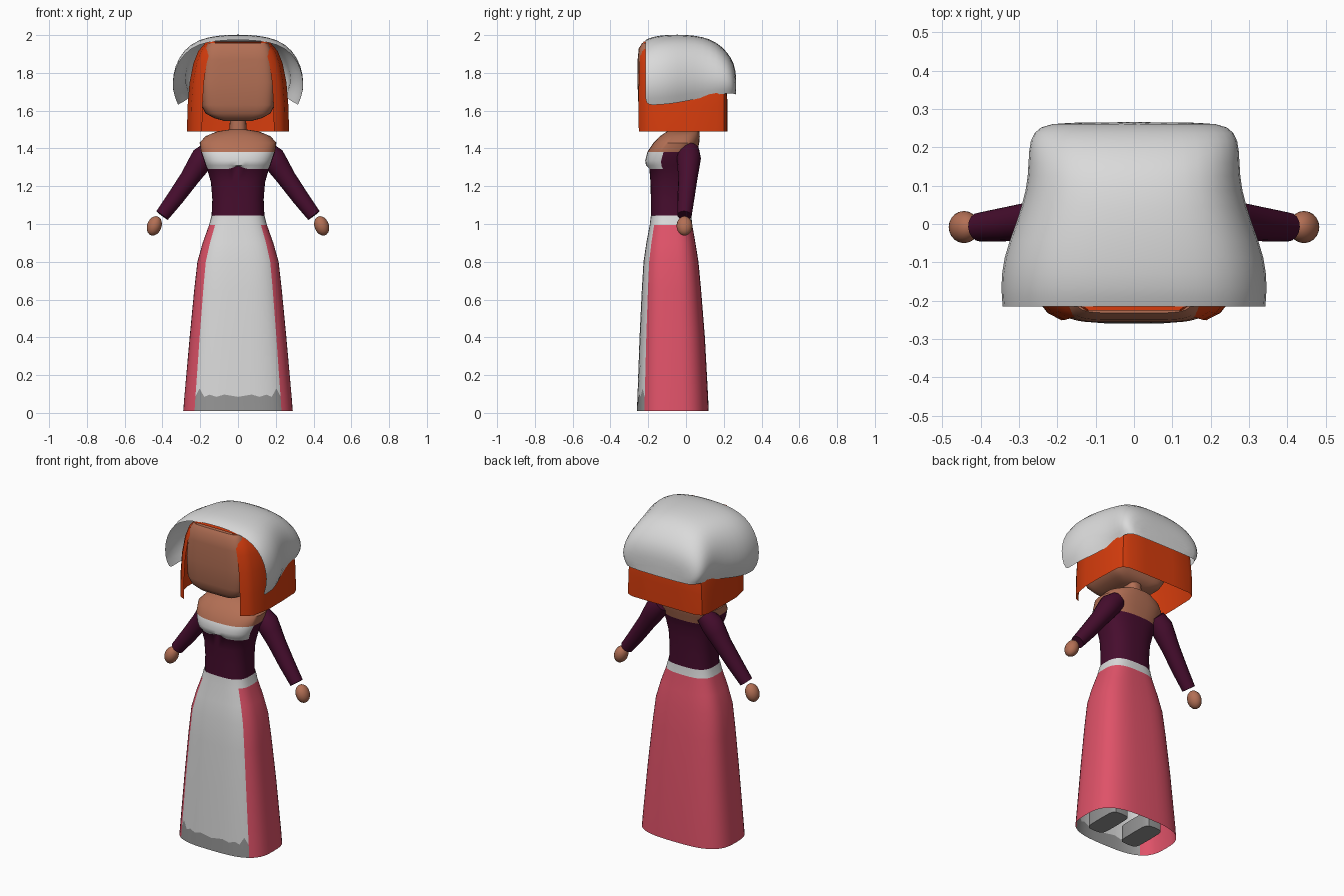
import bpy, bmesh
from math import sin, cos, pi, copysign
from mathutils import Vector

cube = bpy.data.objects.get("Cube")
if cube:
    bpy.data.objects.remove(cube)


def material(name, rgb):
    m = bpy.data.materials.new(name)
    m.use_nodes = True
    m.diffuse_color = (*rgb, 1)
    m.node_tree.nodes["Principled BSDF"].inputs["Base Color"].default_value = (*rgb, 1)
    return m


WHITE = material("white cloth", (0.7, 0.7, 0.7))
GREY = material("grey hem", (0.3, 0.3, 0.3))
PINK = material("pink skirt", (0.74, 0.085, 0.14))
PURPLE = material("dark purple bodice", (0.062, 0.004, 0.027))
SKIN = material("skin", (0.45, 0.16, 0.09))
ORANGE = material("orange hair", (0.68, 0.046, 0.004))


def finish(ob, angle=40):
    bpy.ops.object.select_all(action="DESELECT")
    ob.select_set(True)
    bpy.context.view_layer.objects.active = ob
    bpy.ops.object.shade_smooth_by_angle(angle=angle * pi / 180)


def skin(name, rings, mats, rule=None, closed=True, start=False, end=False, angle=40):
    """Bridge a list of point rings; rule(centre) picks the material index."""
    bm = bmesh.new()
    rows = [[bm.verts.new(p) for p in r] for r in rings]
    n = len(rows[0])
    for a, b in zip(rows, rows[1:]):
        for i in range(n if closed else n - 1):
            j = (i + 1) % n
            bm.faces.new((a[i], a[j], b[j], b[i]))
    if start:
        bm.faces.new(rows[0])
    if end:
        bm.faces.new(rows[-1])
    bmesh.ops.recalc_face_normals(bm, faces=bm.faces)
    if rule:
        for f in bm.faces:
            f.material_index = rule(f.calc_center_median())
    me = bpy.data.meshes.new(name)
    bm.to_mesh(me)
    bm.free()
    for m in mats:
        me.materials.append(m)
    ob = bpy.data.objects.new(name, me)
    bpy.context.collection.objects.link(ob)
    finish(ob, angle)
    return ob


def oval(z, hx, y0, y1, power=2.6, n=48):
    """Rounded-box ring at height z, half width hx, from y0 to y1."""
    pts = []
    for i in range(n):
        c, s = cos(2 * pi * i / n), sin(2 * pi * i / n)
        x = copysign(abs(c) ** (2 / power), c)
        y = copysign(abs(s) ** (2 / power), s)
        pts.append(Vector((hx * x, (y0 + y1) / 2 + (y1 - y0) / 2 * y, z)))
    return pts


# Skirt with apron panel, waistband and ragged grey hem
skirt = [oval(*r, 3) for r in (
    (0.01, 0.29, -0.26, 0.12), (0.085, 0.284, -0.257, 0.117),
    (0.4, 0.256, -0.246, 0.1), (0.65, 0.232, -0.234, 0.08),
    (0.8, 0.215, -0.225, 0.066), (0.9, 0.187, -0.21, 0.05),
    (0.995, 0.153, -0.192, 0.033), (1.045, 0.14, -0.186, 0.028))]
for i, p in enumerate(skirt[1]):
    if p.y < -0.1:
        p.z += 0.045 if 0.18 < abs(p.x) < 0.22 else 0.012 * (i % 2)


def skirt_colour(c):
    if c.z > 0.995:
        return 1
    half = 0.29 - 0.09 * c.z if c.z < 0.8 else 0.215 - 0.31 * (c.z - 0.8)
    if c.y < -0.1 and abs(c.x) < 0.79 * half:
        return 2 if c.z < 0.085 else 1
    return 0


skin("skirt", skirt, [PINK, WHITE, GREY], skirt_colour)

# Blocky feet hidden under the skirt
for side, label in ((1, "left"), (-1, "right")):
    foot = [oval(z, 0.06, -0.2, 0.04, 5, 16) for z in (0.03, 0.12)]
    for ring in foot:
        for p in ring:
            p.x += side * 0.12
    skin(label + "_foot", foot, [GREY], start=True, end=True)


# Torso: bodice, white neckline, bare shoulders
def torso_colour(c):
    if c.z > 1.38 or (c.y > 0 and c.z > 1.335 and abs(c.x) < 0.15):
        return 2
    if c.z > 1.29 and c.y < -0.13:
        return 1
    return 0


torso = [oval(*r) for r in (
    (1.04, 0.14, -0.185, 0.028), (1.13, 0.136, -0.186, 0.028),
    (1.22, 0.143, -0.188, 0.03), (1.29, 0.163, -0.195, 0.035),
    (1.31, 0.172, -0.212, 0.04), (1.335, 0.18, -0.216, 0.045),
    (1.38, 0.196, -0.205, 0.06), (1.43, 0.203, -0.172, 0.07),
    (1.465, 0.172, -0.138, 0.073), (1.49, 0.11, -0.1, 0.07),
    (1.5, 0.045, -0.075, 0.04), (1.58, 0.042, -0.075, 0.03))]
for p in torso[3]:
    if p.y < -0.1:
        p.z += 0.018 * max(0, 1 - abs(p.x) / 0.05)
skin("torso", torso, [PURPLE, WHITE, SKIN], torso_colour, end=True)

# Sleeves and hands
ARM = ((0.14, 0.02, 1.395, 0.05), (0.185, 0.015, 1.35, 0.064), (0.215, 0.013, 1.305, 0.059),
       (0.255, 0.01, 1.245, 0.051), (0.33, 0, 1.14, 0.045), (0.402, -0.008, 1.045, 0.038))
for side, label in ((1, "left"), (-1, "right")):
    rings = []
    for k, (x, y, z, r) in enumerate(ARM):
        a, b = ARM[max(k - 1, 0)], ARM[min(k + 1, len(ARM) - 1)]
        d = (Vector(b[:3]) - Vector(a[:3])).normalized()
        u = d.cross(Vector((0, 1, 0))).normalized()
        v = d.cross(u)
        ring = [Vector((x, y, z)) + r * (cos(t * pi / 8) * u + sin(t * pi / 8) * v)
                for t in range(16)]
        rings.append([Vector((side * p.x, p.y, p.z)) for p in ring])
    skin(label + "_sleeve", rings, [PURPLE], start=True, end=True, angle=60)

    bpy.ops.mesh.primitive_uv_sphere_add(segments=20, ring_count=12, radius=1,
                                         location=(side * 0.443, -0.008, 0.99),
                                         rotation=(0, -side * 0.35, 0))
    hand = bpy.context.object
    hand.name = label + "_hand"
    hand.scale = (0.038, 0.042, 0.053)
    hand.data.materials.append(SKIN)
    finish(hand, 60)

# Blank rounded face
skin("head", [oval(*r, 6) for r in (
    (1.545, 0.07, -0.19, 0), (1.56, 0.125, -0.222, 0.04), (1.585, 0.172, -0.24, 0.06),
    (1.63, 0.195, -0.252, 0.08), (1.75, 0.2, -0.257, 0.09), (1.87, 0.188, -0.256, 0.08),
    (1.93, 0.175, -0.25, 0.05), (1.958, 0.16, -0.232, 0))],
    [SKIN], start=True, end=True)

# Bobbed hair: an open-fronted shell
PLAN = ((0.19, -1), (0.225, -0.93), (0.25, -0.8), (0.27, -0.4), (0.27, 0.1), (0.265, 0.75),
        (0.25, 0.92), (0.215, 0.99), (0.1, 1))
plan = list(PLAN) + [(-x, y) for x, y in reversed(PLAN)]
hair = []
for z, sx, front, back in ((1.49, 1, 0.25, 0.22), (1.62, 0.99, 0.251, 0.22),
                           (1.75, 0.95, 0.25, 0.215), (1.85, 0.875, 0.246, 0.185),
                           (1.915, 0.78, 0.24, 0.13), (1.965, 0.62, 0.225, 0.06)):
    hair.append([(x * sx, y * (front if y < 0 else back), z) for x, y in plan])
skin("hair", hair, [ORANGE], closed=False, end=True)

# Bonnet: arches swept from the flared brim to the rounded back
ARCH = ((0.91, 0), (1, 0.2), (0.99, 0.45), (0.91, 0.68), (0.73, 0.88), (0.47, 0.97), (0.2, 0.995))
arch = list(ARCH) + [(0, 1)] + [(-u, v) for u, v in reversed(ARCH)]
bonnet = []
for y, w, low, top in ((-0.215, 0.345, 1.63, 1.975), (-0.17, 0.35, 1.63, 1.995),
                       (-0.09, 0.345, 1.635, 2.003), (0, 0.31, 1.65, 2.003),
                       (0.09, 0.281, 1.67, 1.992), (0.16, 0.277, 1.685, 1.965),
                       (0.22, 0.275, 1.692, 1.91), (0.256, 0.25, 1.69, 1.85),
                       (0.266, 0.19, 1.685, 1.78)):
    bonnet.append([(w * u, y, low + v * (top - low)) for u, v in arch])
cap = skin("bonnet", bonnet, [WHITE], closed=False, end=True, angle=80)
cap.modifiers.new("smooth", "SUBSURF").levels = 1
cap.modifiers["smooth"].render_levels = 1
